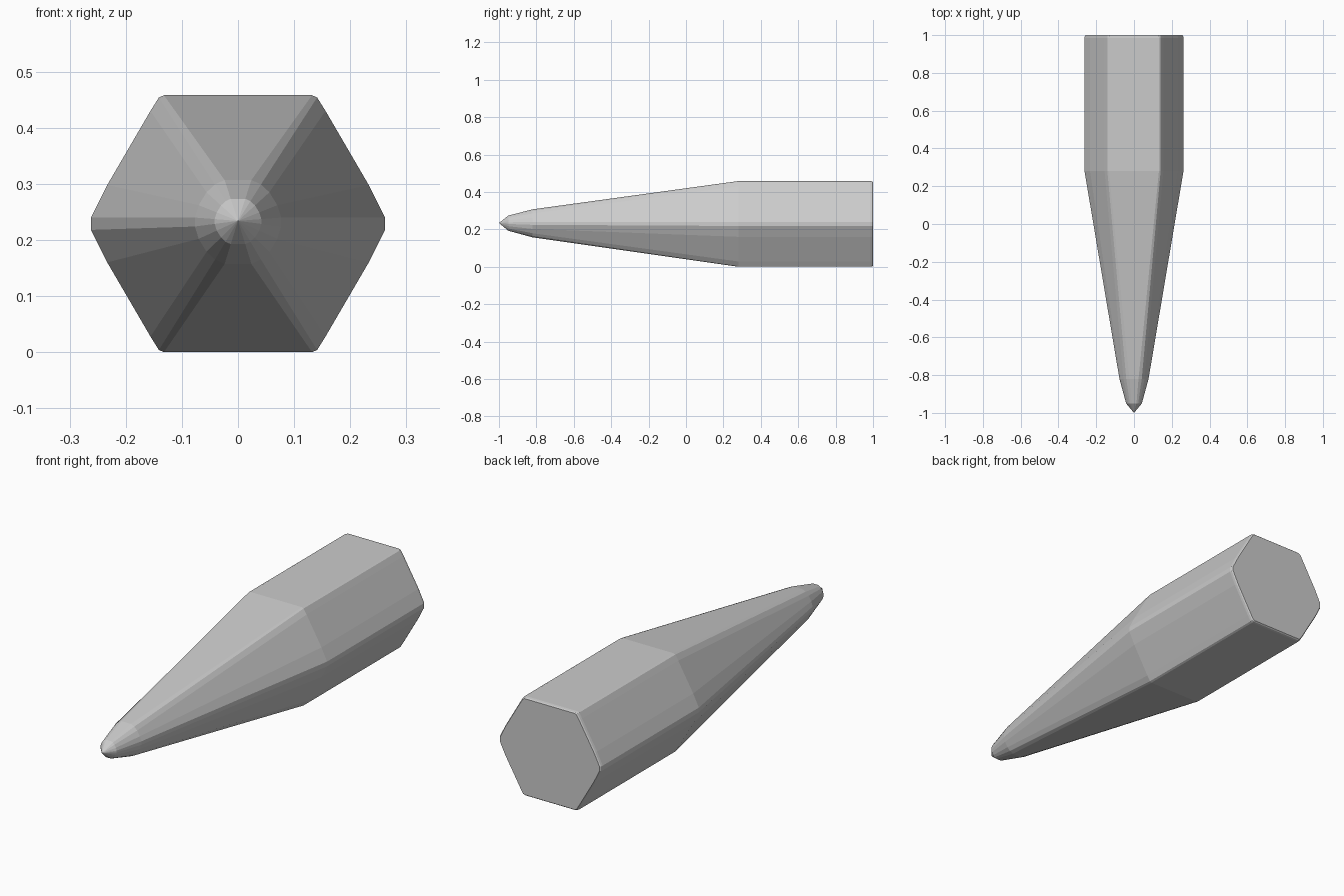
import bpy, bmesh

if "Cube" in bpy.data.objects:
    bpy.data.objects.remove(bpy.data.objects["Cube"])

# Quarter cross-sections (x, z offset from axis): softened hexagon and rounded nose
HEX = [(0.132, 0.229), (0.141, 0.225), (0.156, 0.201), (0.233, 0.069), (0.262, 0.011)]
NOSE = [(0.024, 0.075), (0.041, 0.067), (0.056, 0.053), (0.070, 0.030), (0.077, 0.008)]


def full_section(quarter):
    right = quarter + [(x, -z) for x, z in reversed(quarter)]
    return right + [(-x, z) for x, z in reversed(right)]


# Stations along the length: y, section, scale, axis height
STATIONS = [
    (1.0, HEX, 0.975, 0.229),
    (0.995, HEX, 0.993, 0.229),
    (0.985, HEX, 1.0, 0.229),
    (0.28, HEX, 1.0, 0.229),
    (-0.82, NOSE, 1.0, 0.232),
    (-0.95, NOSE, 0.54, 0.233),
]

bm = bmesh.new()
rings = [[bm.verts.new((x * s, y, h + z * s)) for x, z in full_section(q)]
         for y, q, s, h in STATIONS]
n = len(rings[0])

# Flat back end, lofted body, pointed tip
bm.faces.new(rings[0])
for a, b in zip(rings, rings[1:]):
    for i in range(n):
        j = (i + 1) % n
        bm.faces.new((a[i], a[j], b[j], b[i]))
tip = bm.verts.new((0, -1.0, 0.234))
for i in range(n):
    bm.faces.new((rings[-1][i], rings[-1][(i + 1) % n], tip))
bmesh.ops.recalc_face_normals(bm, faces=bm.faces)

mesh = bpy.data.meshes.new("tapered_hex_body")
bm.to_mesh(mesh)
bm.free()
body = bpy.data.objects.new("tapered_hex_body", mesh)
bpy.context.collection.objects.link(body)
